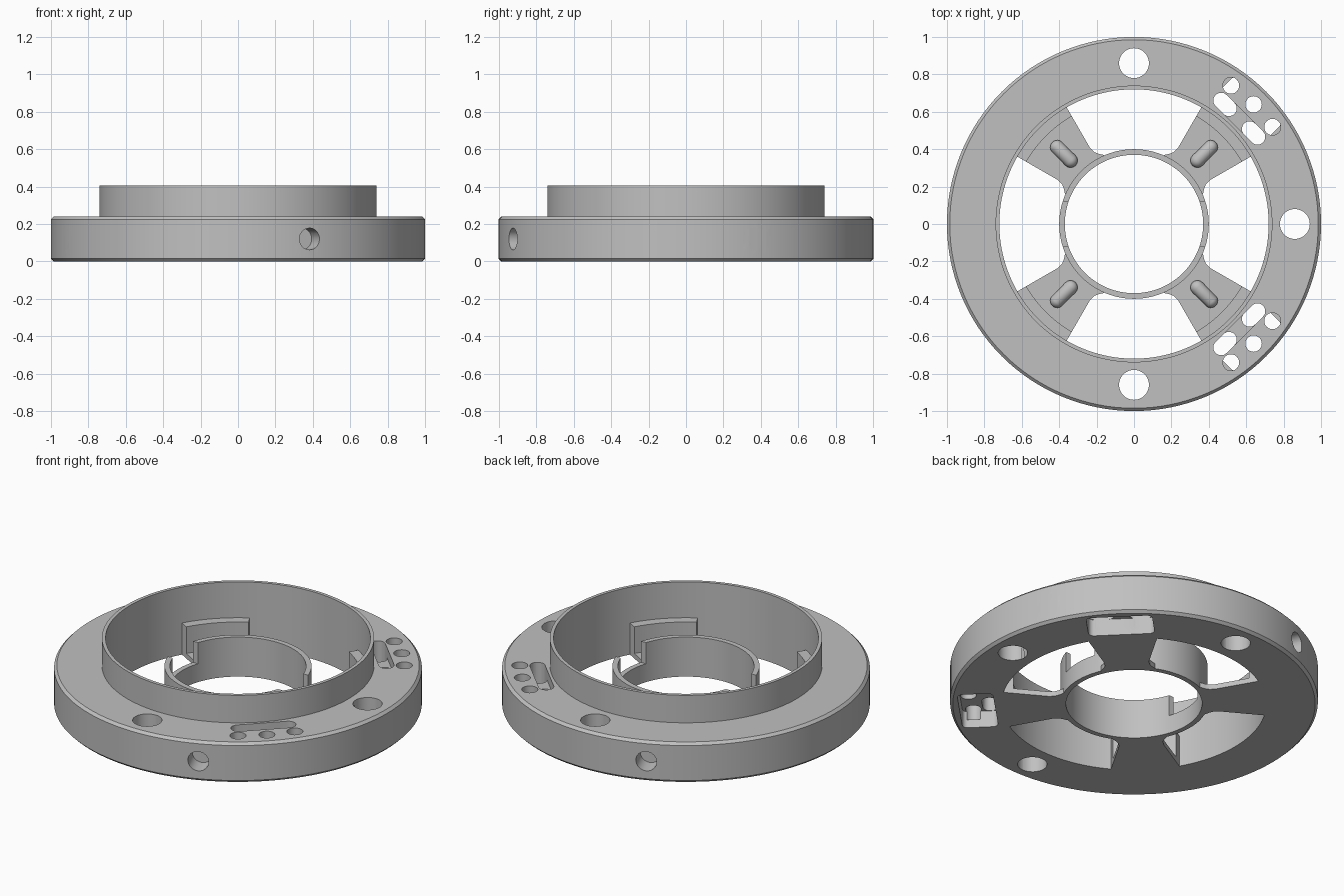
import bpy, bmesh, math
from mathutils import Matrix, Vector

if "Cube" in bpy.data.objects:
    bpy.data.objects.remove(bpy.data.objects["Cube"])

gray = bpy.data.materials.new("machined_gray")
gray.diffuse_color = (0.53, 0.53, 0.53, 1)
gray.use_nodes = True
gray.node_tree.nodes["Principled BSDF"].inputs["Base Color"].default_value = gray.diffuse_color


def finish(name, bm):
    bmesh.ops.recalc_face_normals(bm, faces=bm.faces)
    me = bpy.data.meshes.new(name)
    bm.to_mesh(me)
    bm.free()
    ob = bpy.data.objects.new(name, me)
    bpy.context.collection.objects.link(ob)
    me.materials.append(gray)
    return ob


def smooth(ob):
    bpy.ops.object.select_all(action='DESELECT')
    bpy.context.view_layer.objects.active = ob
    ob.select_set(True)
    bpy.ops.object.shade_smooth_by_angle(angle=math.radians(30))


def lathe(name, profile, n=128):
    """Revolve a closed (r, z) profile around z."""
    bm = bmesh.new()
    rings = []
    for i in range(n):
        a = 2 * math.pi * i / n
        rings.append([bm.verts.new((r * math.cos(a), r * math.sin(a), z)) for r, z in profile])
    m = len(profile)
    for i in range(n):
        p, q = rings[i], rings[(i + 1) % n]
        for j in range(m):
            k = (j + 1) % m
            bm.faces.new((p[j], q[j], q[k], p[k]))
    return finish(name, bm)


def prism(name, outline, z0, z1, angle=0.0):
    """Extrude an (x, y) outline from z0 to z1, then turn it around z."""
    bm = bmesh.new()
    face = bm.faces.new([bm.verts.new((x, y, z0)) for x, y in outline])
    ext = bmesh.ops.extrude_face_region(bm, geom=[face])
    bmesh.ops.translate(bm, vec=(0, 0, z1 - z0),
                        verts=[v for v in ext["geom"] if isinstance(v, bmesh.types.BMVert)])
    bm.transform(Matrix.Rotation(angle, 4, 'Z'))
    return finish(name, bm)


def rounded(cx, cy, w, h, r, n=8):
    """Rounded rectangle outline; a slot or circle when r is half the width."""
    pts = []
    for q, (sx, sy) in enumerate(((1, 1), (-1, 1), (-1, -1), (1, -1))):
        for i in range(n + 1):
            a = math.pi / 2 * (q + i / n)
            p = (cx + sx * (w / 2 - r) + r * math.cos(a), cy + sy * (h / 2 - r) + r * math.sin(a))
            if not pts or math.dist(p, pts[-1]) > 1e-5:
                pts.append(p)
    if math.dist(pts[0], pts[-1]) < 1e-5:
        pts.pop()
    return pts


def circle(cx, cy, r, n=32):
    return [(cx + r * math.cos(2 * math.pi * i / n), cy + r * math.sin(2 * math.pi * i / n))
            for i in range(n)]


def cut(ob, cutter):
    mod = ob.modifiers.new("cut", 'BOOLEAN')
    mod.operation, mod.solver, mod.object = 'DIFFERENCE', 'EXACT', cutter
    bpy.context.view_layer.objects.active = ob
    bpy.ops.object.modifier_apply(modifier=mod.name)
    bpy.data.objects.remove(cutter)


def polar(r, deg):
    return (r * math.cos(math.radians(deg)), r * math.sin(math.radians(deg)))


# Flange with chamfered rim and thin raised collar
flange = lathe("flange", [(0.72, 0), (0.985, 0), (1, 0.015), (1, 0.225), (0.985, 0.24),
                          (0.74, 0.24), (0.74, 0.405), (0.72, 0.405)])
for k in range(4):
    quarter = k * math.pi / 2
    diag = quarter + math.pi / 4
    # bolt hole
    cut(flange, prism("cutter", circle(0.86, 0, 0.08), -0.1, 0.3, quarter))
    # blind set screw hole in the rim
    bm = bmesh.new()
    bmesh.ops.create_cone(bm, cap_ends=True, segments=32, radius1=0.058, radius2=0.058, depth=0.3)
    bm.transform(Matrix.Rotation(quarter + math.radians(22.5), 4, 'Z')
                 @ Matrix.Translation((1.04, 0, 0.12)) @ Matrix.Rotation(math.pi / 2, 4, 'Y'))
    cut(flange, finish("cutter", bm))
    # pocket underneath
    cut(flange, prism("cutter", rounded(0.853, 0, 0.195, 0.36, 0.03), -0.1, 0.1, diag))
    # three small holes
    for d in (-10, 0, 10):
        x, y = polar(0.904, d)
        cut(flange, prism("cutter", circle(x, y, 0.044, 24), 0.05, 0.3, diag))
    # pair of slots joined by a shallow groove on top
    for s in (-1, 1):
        cut(flange, prism("cutter", rounded(0.796, s * 0.108, 0.083, 0.142, 0.041), 0.05, 0.3, diag))
    cut(flange, prism("cutter", rounded(0.796, 0, 0.0828, 0.357, 0.0412), 0.18, 0.32, diag))
smooth(flange)

# Central hub with two notches in its upper edge
hub = lathe("hub", [(0.37, 0), (0.40, 0), (0.40, 0.237), (0.37, 0.237)], 96)
cut(hub, prism("cutter", [(-0.6, -0.12), (0.6, -0.12), (0.6, 0.12), (-0.6, 0.12)], 0.11, 0.4))
smooth(hub)

# Spokes with flared roots, each carrying a curved ledge and a rounded rib
half = [(0.385, 23), (0.405, 21), (0.42, 18.2), (0.44, 16), (0.47, 15), (0.73, 15)]
for k in range(4):
    diag = k * math.pi / 2 + math.pi / 4
    outline = [polar(r, -d) for r, d in half]
    outline += [polar(0.73, d) for d in range(-12, 13, 3)]
    outline += [polar(r, d) for r, d in reversed(half)]
    outline += [polar(0.385, d) for d in range(18, -19, -6)]
    smooth(prism("spoke", outline, 0, 0.03, diag))

    ledge = [polar(0.73, d) for d in range(-15, 16, 3)]
    ledge += [polar(0.665, d) for d in range(15, -16, -3)]
    smooth(prism("ledge", ledge, 0.01, 0.19, diag))

    bm = bmesh.new()
    bmesh.ops.create_uvsphere(bm, u_segments=24, v_segments=12, radius=0.038)
    bm.transform(Matrix.Rotation(math.pi / 2, 4, 'Y'))
    # stretch the ball into a capsule along the spoke
    right = [v for v in bm.verts if v.co.x > 1e-4]
    for v in bm.verts:
        v.co.x = v.co.x + 0.05 if v in right else v.co.x - 0.05
    bm.transform(Matrix.Rotation(diag, 4, 'Z') @ Matrix.Translation((0.53, 0, 0.04)))
    smooth(finish("rib", bm))
